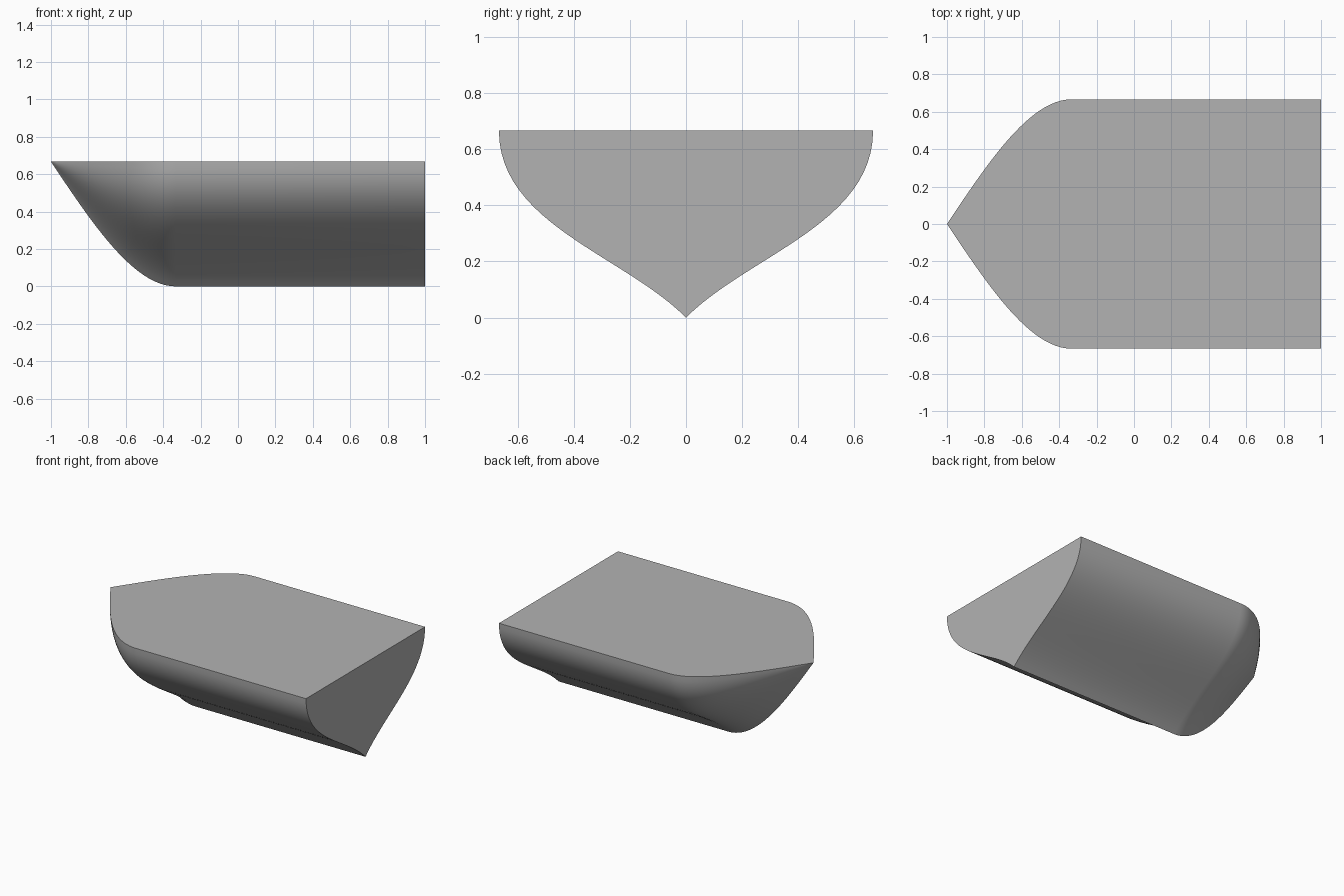
import bpy, bmesh, math
from mathutils import Vector

cube = bpy.data.objects.get("Cube")
if cube:
    bpy.data.objects.remove(cube, do_unlink=True)

DECK = 2 / 3      # deck height and half beam
STEPS = 24


def bezier(points, t):
    a, b, c, d = (Vector(p) for p in points)
    u = 1 - t
    return a * u**3 + b * 3 * u * u * t + c * 3 * u * t * t + d * t**3


grey = bpy.data.materials.new("hull grey")
grey.use_nodes = True
color = (0.45, 0.45, 0.45, 1)
grey.diffuse_color = color
grey.node_tree.nodes["Principled BSDF"].inputs["Base Color"].default_value = color

# Half section from the deck edge to the keel, mirrored to the other side
half = [bezier([(DECK, DECK), (DECK, DECK / 2), (DECK / 3, DECK / 3), (0, 0)], i / STEPS)
        for i in range(STEPS + 1)]
section = half + [Vector((-p.x, p.y)) for p in reversed(half[:-1])]

# Stations: straight body from the stern, then the bow shrinking towards its tip
bow = [bezier([(-DECK / 2, 1), (-DECK * 5 / 6, 1), (-DECK * 7 / 6, 0.5), (-1, 0)], i / STEPS)
       for i in range(STEPS)]
stations = [Vector((1, 1))] + bow

bm = bmesh.new()
rings = [[bm.verts.new((s.x, p.x * s.y, DECK + (p.y - DECK) * s.y)) for p in section]
         for s in stations]
tip = bm.verts.new((-1, 0, DECK))

# Hull skin
for a, b in zip(rings, rings[1:]):
    for i in range(len(section) - 1):
        bm.faces.new((a[i], a[i + 1], b[i + 1], b[i]))
for p, q in zip(rings[-1], rings[-1][1:]):
    bm.faces.new((p, q, tip))

# Flat stern and deck
bm.faces.new(rings[0])
bm.faces.new([r[0] for r in rings] + [tip] + [r[-1] for r in reversed(rings)])
bmesh.ops.recalc_face_normals(bm, faces=bm.faces)

mesh = bpy.data.meshes.new("boat_hull")
bm.to_mesh(mesh)
bm.free()
mesh.materials.append(grey)
hull = bpy.data.objects.new("boat_hull", mesh)
bpy.context.collection.objects.link(hull)
bpy.context.view_layer.objects.active = hull
hull.select_set(True)
bpy.ops.object.shade_smooth_by_angle(angle=math.radians(35))
